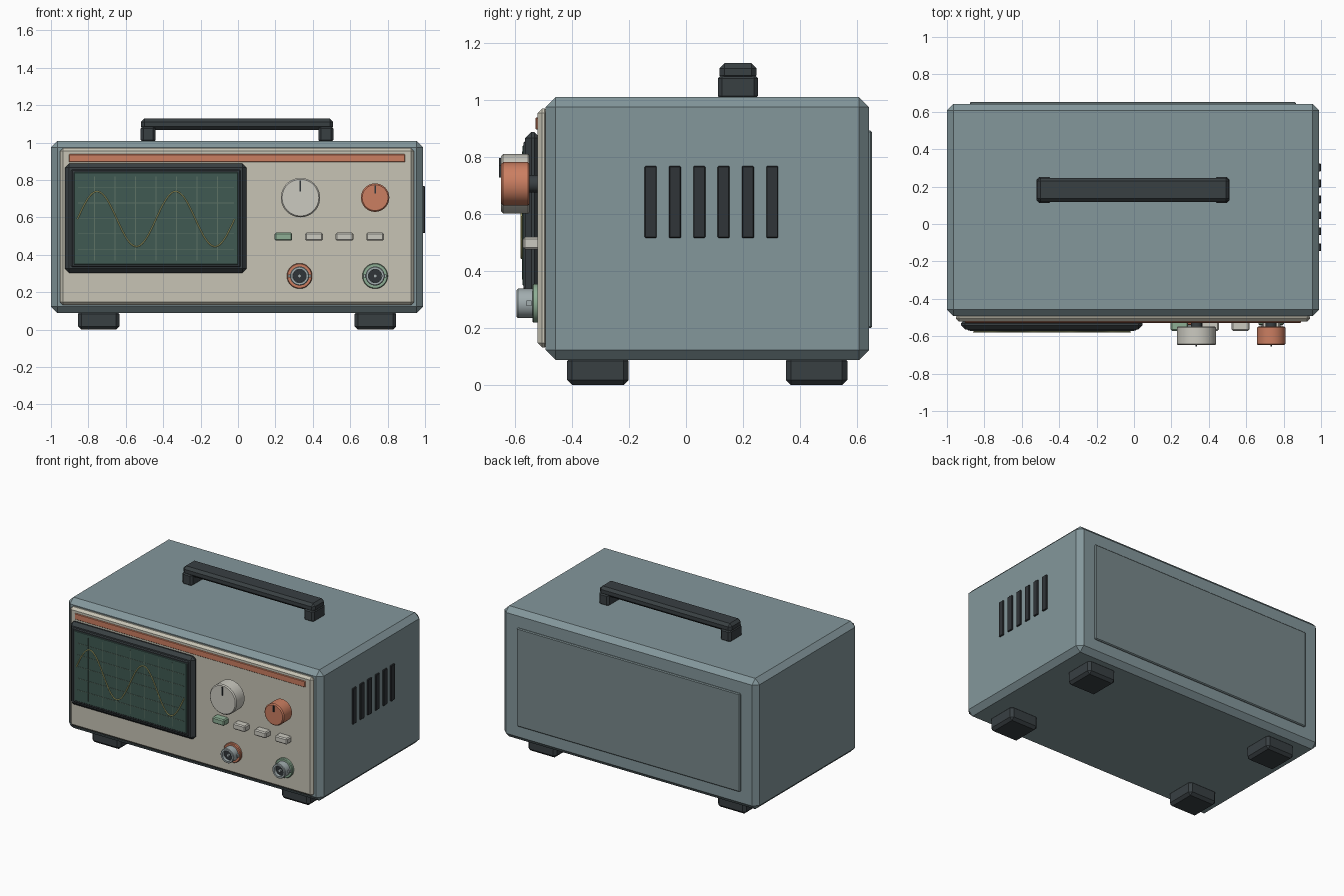
import bpy, bmesh
from math import sin, cos, pi, radians

if "Cube" in bpy.data.objects:
    bpy.data.objects.remove(bpy.data.objects["Cube"])

COLORS = {
    "casing": (0.23, 0.31, 0.33), "rear": (0.19, 0.25, 0.26), "panel": (0.57, 0.55, 0.46),
    "coral": (0.60, 0.21, 0.12), "dark": (0.04, 0.05, 0.055), "glass": (0.05, 0.10, 0.085),
    "green": (0.27, 0.43, 0.30), "ivory": (0.60, 0.59, 0.53), "metal": (0.36, 0.42, 0.43),
    "trace": (0.62, 0.60, 0.22), "grid": (0.11, 0.17, 0.13), "vent": (0.03, 0.035, 0.04),
}
mats = {}
for name, c in COLORS.items():
    mats[name] = bpy.data.materials.new(name)
    mats[name].diffuse_color = (*c, 1)


def add(bm, name, mat):
    bmesh.ops.recalc_face_normals(bm, faces=bm.faces[:])
    me = bpy.data.meshes.new(name)
    bm.to_mesh(me)
    bm.free()
    ob = bpy.data.objects.new(name, me)
    bpy.context.collection.objects.link(ob)
    me.materials.append(mats[mat])
    return ob


def box(name, mat, xs, ys, zs, bevel=0):
    """Chamfered box given its x, y and z ranges."""
    bm = bmesh.new()
    bmesh.ops.create_cube(bm, size=1)
    for v in bm.verts:
        v.co = [(a + b) / 2 + t * (b - a) for t, (a, b) in zip(v.co, (xs, ys, zs))]
    if bevel:
        bmesh.ops.bevel(bm, geom=bm.edges[:], offset=bevel, segments=1,
                        affect='EDGES', profile=0.5)
    return add(bm, name, mat)


def lathe(name, mat, x, z, profile, sides=40):
    """Revolve (radius, y) points around a y-directed axis, closing both ends."""
    bm = bmesh.new()
    rings = [[bm.verts.new((x + r * cos(2 * pi * i / sides), y, z + r * sin(2 * pi * i / sides)))
              for i in range(sides)] for r, y in profile]
    for a, b in zip(rings, rings[1:]):
        for i in range(sides):
            j = (i + 1) % sides
            bm.faces.new((a[i], a[j], b[j], b[i]))
    bm.faces.new(rings[0])
    bm.faces.new(rings[-1])
    ob = add(bm, name, mat)
    bpy.ops.object.select_all(action='DESELECT')
    ob.select_set(True)
    bpy.context.view_layer.objects.active = ob
    bpy.ops.object.shade_smooth_by_angle(angle=radians(30))
    return ob


CX = -0.005  # casing centre; the vents stick out on the right only

# Casing, rear cover, front panel, accent stripe
box("casing", "casing", (-1.0, 0.99), (-0.492, 0.642), (0.088, 1.01), 0.035)
box("rear_cover", "rear", (-0.877, 0.866), (0.63, 0.653), (0.20, 0.893), 0.006)
box("front_panel", "panel", (-0.952, 0.942), (-0.521, -0.48), (0.132, 0.97), 0.016)
box("accent_stripe", "coral", (-0.904, 0.893), (-0.528, -0.51), (0.896, 0.938), 0.003)

# Feet
for sx, side in ((-1, "left"), (1, "right")):
    for y, end in ((-0.309, "front"), (0.458, "rear")):
        x = CX + sx * 0.74
        box(f"foot_{end}_{side}", "dark", (x - 0.111, x + 0.111),
            (y - 0.108, y + 0.108), (0, 0.102), 0.018)

# Carry handle
for sx, side in ((-1, "left"), (1, "right")):
    x = CX + sx * 0.475
    box(f"handle_post_{side}", "dark", (x - 0.04, x + 0.04), (0.112, 0.252), (1.0, 1.09), 0.014)
box("handle_bar", "dark", (CX - 0.514, CX + 0.514), (0.117, 0.247), (1.068, 1.129), 0.018)

# Side vents
for i in range(6):
    y = -0.124 + 0.0853 * i
    box(f"vent_slot_{i + 1}", "vent", (0.98, 1.0), (y - 0.021, y + 0.021), (0.516, 0.768), 0.003)

# Screen bezel and glass
box("screen_bezel", "dark", (-0.925, 0.046), (-0.564, -0.51), (0.304, 0.888), 0.022)
box("screen_rim", "dark", (-0.892, 0.014), (-0.570, -0.55), (0.334, 0.856), 0.006)
box("screen_glass", "glass", (-0.877, 0.0), (-0.573, -0.55), (0.348, 0.842), 0.003)

# Graticule lines
for i in range(1, 8):
    x = -0.877 + 0.877 * i / 8
    box(f"graticule_vertical_{i}", "grid", (x - 0.0015, x + 0.0015), (-0.575, -0.57), (0.37, 0.82))
for i in range(1, 6):
    z = 0.348 + 0.494 * i / 6
    box(f"graticule_horizontal_{i}", "grid", (-0.855, -0.022), (-0.575, -0.57), (z - 0.0015, z + 0.0015))

# Waveform trace
cu = bpy.data.curves.new("waveform_trace", 'CURVE')
cu.dimensions = '3D'
cu.bevel_depth = 0.0035
cu.bevel_resolution = 1
cu.use_fill_caps = True
sp = cu.splines.new('POLY')
N = 96
sp.points.add(N)
for i, p in enumerate(sp.points):
    p.co = (-0.858 + 0.84 * i / N, -0.577, 0.592 + 0.147 * sin(4 * pi * i / N), 1)
cu.materials.append(mats["trace"])
bpy.context.collection.objects.link(bpy.data.objects.new("waveform_trace", cu))

# Knobs with shafts and pointers
for name, mat, x, r in (("level_knob", "ivory", 0.334, 0.105), ("time_knob", "coral", 0.733, 0.076)):
    z = 0.706
    lathe(name + "_shaft", "dark", x, z, [(0.03, -0.51), (0.03, -0.56)], 24)
    lathe(name, mat, x, z, [(r - 0.005, -0.549), (r, -0.554), (r, -0.641), (r - 0.007, -0.648)], 48)
    box(name + "_pointer", "vent", (x - 0.004, x + 0.004), (-0.655, -0.64),
        (z + 0.3 * r, z + 0.86 * r))

# Push buttons
for i in range(4):
    x = 0.243 + 0.1633 * i
    box(f"push_button_{i + 1}", "green" if i == 0 else "ivory", (x - 0.047, x + 0.047),
        (-0.571, -0.51), (0.476, 0.519), 0.007)

# Coaxial input sockets
for name, mat, x in (("input_socket", "coral", 0.329), ("trigger_socket", "green", 0.733)):
    z = 0.287
    lathe(name + "_collar", mat, x, z, [(0.068, -0.51), (0.068, -0.534), (0.064, -0.539)])
    lathe(name + "_barrel", "metal", x, z,
          [(0.051, -0.52), (0.051, -0.590), (0.047, -0.594), (0.036, -0.594), (0.036, -0.545)])
    lathe(name + "_insulator", "vent", x, z, [(0.0355, -0.54), (0.0355, -0.572)])
    lathe(name + "_pin", "metal", x, z, [(0.010, -0.56), (0.010, -0.586)], 16)
    for sx, side in ((-1, "left"), (1, "right")):
        px = x + sx * 0.053
        box(f"{name}_lug_{side}", "metal", (px - 0.008, px + 0.008),
            (-0.560, -0.542), (z - 0.009, z + 0.009))

for m in bpy.data.materials:
    if m.users and not m.is_grease_pencil:
        m.use_nodes = True
        m.node_tree.nodes["Principled BSDF"].inputs["Base Color"].default_value = m.diffuse_color
